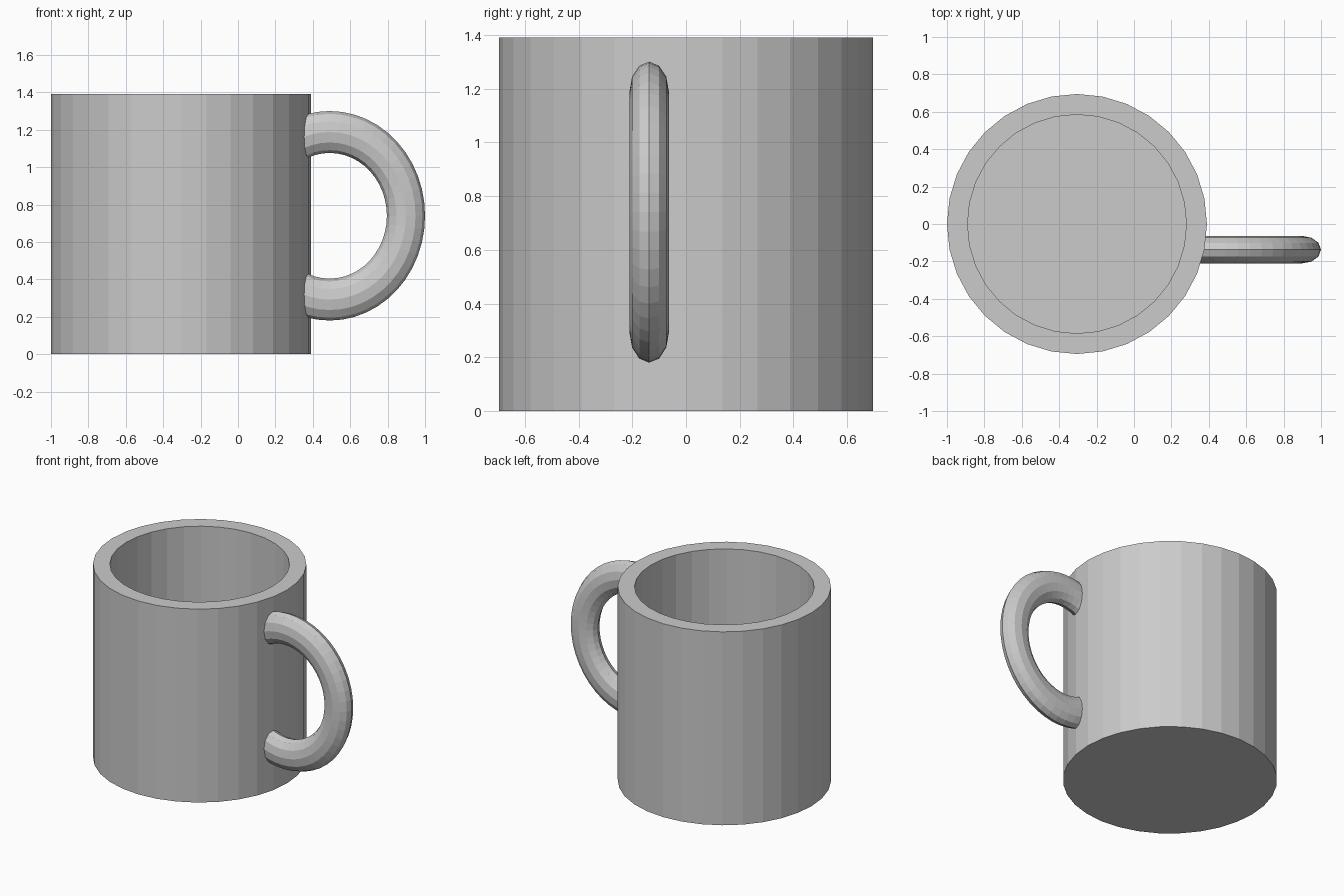
import bpy, bmesh
from math import radians
from mathutils import Matrix

if "Cube" in bpy.data.objects:
    bpy.data.objects.remove(bpy.data.objects["Cube"])

CX, R, H = -0.305, 0.695, 1.39      # body centre, radius, height
R_IN, FLOOR = 0.585, 0.11           # cavity radius and floor thickness


def ring(bm, r, z):
    m = Matrix.Rotation(radians(360 / 32), 4, 'Z')
    co = Matrix.Translation((r, 0, z)).to_translation()
    verts = []
    for _ in range(32):
        verts.append(bm.verts.new((co.x + CX, co.y, z)))
        co = m @ co
    return verts


def lathe(name, profile):
    """Closed 32-sided solid through (radius, height) rings."""
    bm = bmesh.new()
    rings = [ring(bm, r, z) for r, z in profile]
    for a, b in zip(rings, rings[1:]):
        for i in range(32):
            j = (i + 1) % 32
            bm.faces.new((a[i], a[j], b[j], b[i]))
    bm.faces.new(rings[0])
    bm.faces.new(rings[-1])
    bmesh.ops.recalc_face_normals(bm, faces=bm.faces)
    me = bpy.data.meshes.new(name)
    bm.to_mesh(me)
    bm.free()
    ob = bpy.data.objects.new(name, me)
    bpy.context.collection.objects.link(ob)
    return ob


# Hollow cup with a thick wall and floor
lathe("cup_body", [(R, 0), (R, H), (R_IN, H), (R_IN, FLOOR)])

# Flattened ring handle, offset towards the front
bpy.ops.mesh.primitive_torus_add(major_segments=48, minor_segments=12,
                                 major_radius=1, minor_radius=0.25)
handle = bpy.context.object
handle.name = "handle"
handle.data.transform(Matrix.Translation((0.49, -0.137, 0.74))
                      @ Matrix.Diagonal((0.408, 0.294, 0.448, 1))
                      @ Matrix.Rotation(radians(90), 4, 'X'))

# Trim the handle where it meets the outer wall
cutter = lathe("handle_cutter", [(R - 0.01, -0.1), (R - 0.01, H + 0.1)])
cutter.hide_render = True
cutter.hide_set(True)
mod = handle.modifiers.new("trim", 'BOOLEAN')
mod.operation = 'DIFFERENCE'
mod.solver = 'EXACT'
mod.object = cutter
